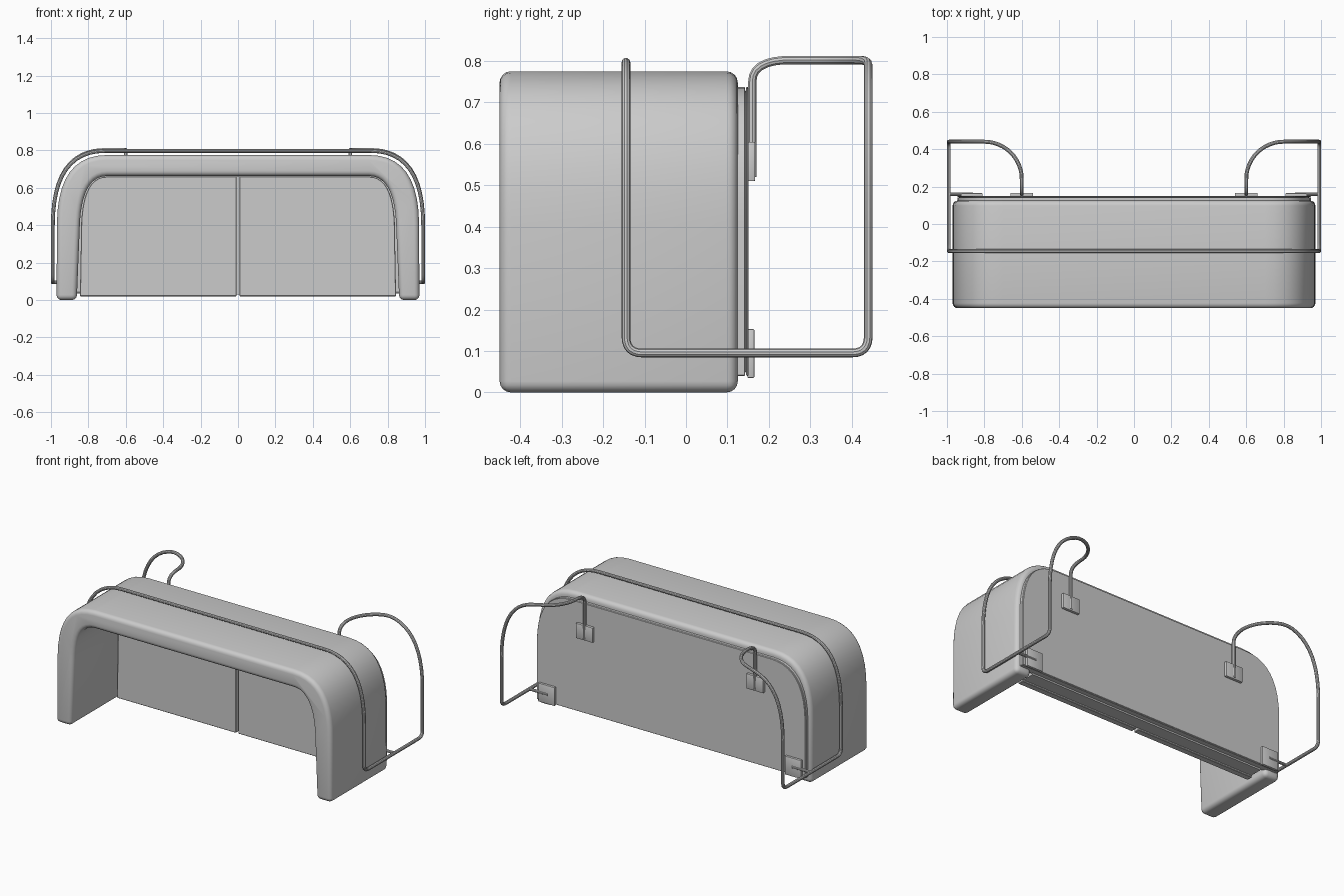
import bpy, bmesh, math

if "Cube" in bpy.data.objects:
    bpy.data.objects.remove(bpy.data.objects["Cube"])


def finish(ob, bevel=0.0, segs=3, angle=50):
    bpy.ops.object.select_all(action='DESELECT')
    ob.select_set(True)
    bpy.context.view_layer.objects.active = ob
    if bevel:
        m = ob.modifiers.new("bevel", 'BEVEL')
        m.width, m.segments = bevel, segs
        m.limit_method, m.angle_limit = 'ANGLE', math.radians(angle)
        bpy.ops.object.modifier_apply(modifier=m.name)
    bpy.ops.object.shade_smooth_by_angle(angle=math.radians(35))


def slab(name, outline, y0, y1, bevel=0.0, segs=3):
    """Extrude an x/z outline from y0 to y1."""
    bm = bmesh.new()
    face = bm.faces.new([bm.verts.new((x, y0, z)) for x, z in outline])
    new = bmesh.ops.extrude_face_region(bm, geom=[face])['geom']
    bmesh.ops.translate(bm, vec=(0, y1 - y0, 0),
                        verts=[v for v in new if isinstance(v, bmesh.types.BMVert)])
    bmesh.ops.recalc_face_normals(bm, faces=bm.faces)
    me = bpy.data.meshes.new(name)
    bm.to_mesh(me)
    bm.free()
    ob = bpy.data.objects.new(name, me)
    bpy.context.collection.objects.link(ob)
    finish(ob, bevel, segs)
    return ob


def box(name, x0, x1, y0, y1, z0, z1, bevel=0.0):
    return slab(name, [(x0, z0), (x1, z0), (x1, z1), (x0, z1)], y0, y1, bevel, 2)


def bend(a, c, b, n=10):
    """Quadratic rounded corner from a to b, pulled towards c."""
    return [tuple((1-t)**2*p + 2*t*(1-t)*q + t*t*r for p, q, r in zip(a, c, b))
            for t in [i / n for i in range(n + 1)]]


def arch(foot, start, corner, end):
    right = [foot] + bend(start, corner, end)
    return right + [(-x, z) for x, z in reversed(right)]


# Arched outer shell, open at the bottom
outer = arch((0.97, 0), (0.968, 0.41), (0.965, 0.775), (0.70, 0.775))
inner = arch((0.862, 0), (0.845, 0.42), (0.83, 0.663), (0.70, 0.663))
slab("shell", outer + inner[::-1], -0.45, 0.125, 0.027, 4)

# Layered back panel
for name, d, y0, y1 in (("back_frame", 0.0, 0.10, 0.143),
                        ("back_seam", 0.008, 0.142, 0.146),
                        ("back_cover", 0.0, 0.145, 0.151)):
    slab(name, arch((0.945 - d, 0.04 + d), (0.945 - d, 0.41), (0.938 - d, 0.737 - d),
                    (0.70, 0.737 - d)), y0, y1, 0.002, 1)

# Recessed front doors and the body behind them
for s, side in ((1, "right"), (-1, "left")):
    door = [(0.008, 0.02), (0.845, 0.02), (0.838, 0.42)] + \
        bend((0.838, 0.42), (0.825, 0.66), (0.70, 0.66))[1:] + [(0.008, 0.66)]
    slab(side + "_door", [(s * x, z) for x, z in door], -0.01, 0.03, 0.003, 1)
slab("inner_body", arch((0.84, 0.03), (0.835, 0.42), (0.82, 0.66), (0.70, 0.66)), 0.029, 0.11)


# Bent tube frame
def arch_z(x, top):
    s = max(0.0, 1 - math.sqrt((0.99 - x) / 0.28))
    return top - 0.4 * s * s


X, YF, YB, ZB, TOP, R = 0.99, -0.145, 0.44, 0.095, 0.802, 0.04
path = [(0.6, 0.16, 0.52)] + bend((0.6, 0.16, 0.75), (0.6, 0.16, 0.797), (0.6, 0.235, TOP), 6)
for i in range(1, 13):
    t = math.pi / 2 * (1 - i / 12)
    x = 0.8 - 0.2 * math.sin(t)
    path.append((x, 0.24 + 0.2 * math.cos(t), arch_z(x, TOP)))
s0 = 1 - math.sqrt((X - 0.8) / 0.28)
for i in range(1, 11):
    s = s0 + (1 - s0) * i / 10
    path.append((X - 0.28 * (1 - s)**2, YB, TOP - 0.4 * s * s))
path += bend((X, YB, ZB + R), (X, YB, ZB), (X, YB - R, ZB), 6)
path += bend((X, YF + R, ZB), (X, YF, ZB), (X, YF, ZB + R), 6)
path += bend((X, YF, 0.40), (X, YF, 0.797), (0.71, YF, 0.797), 12)
path += [(-x, y, z) for x, y, z in reversed(path)]


def tube(name, pts, radius):
    cu = bpy.data.curves.new(name, 'CURVE')
    cu.dimensions = '3D'
    cu.bevel_depth, cu.bevel_resolution, cu.use_fill_caps = radius, 3, True
    sp = cu.splines.new('POLY')
    sp.points.add(len(pts) - 1)
    for p, co in zip(sp.points, pts):
        p.co = (*co, 1)
    ob = bpy.data.objects.new(name, cu)
    bpy.context.collection.objects.link(ob)
    bpy.ops.object.select_all(action='DESELECT')
    ob.select_set(True)
    bpy.context.view_layer.objects.active = ob
    bpy.ops.object.convert(target='MESH')
    finish(bpy.context.view_layer.objects.active)


tube("tube_frame", path, 0.0105)

# Mounting brackets and the short stubs that hold the frame
for s, side in ((1, "right"), (-1, "left")):
    box(side + "_upper_bracket", s * 0.54, s * 0.66, 0.148, 0.167, 0.51, 0.605, 0.003)
    box(side + "_lower_bracket", s * 0.81, s * 0.925, 0.148, 0.165, 0.035, 0.153, 0.003)
    tube(side + "_lower_stub", [(s * 0.86, 0.16, ZB), (s * 0.99, 0.16, ZB)], 0.009)
